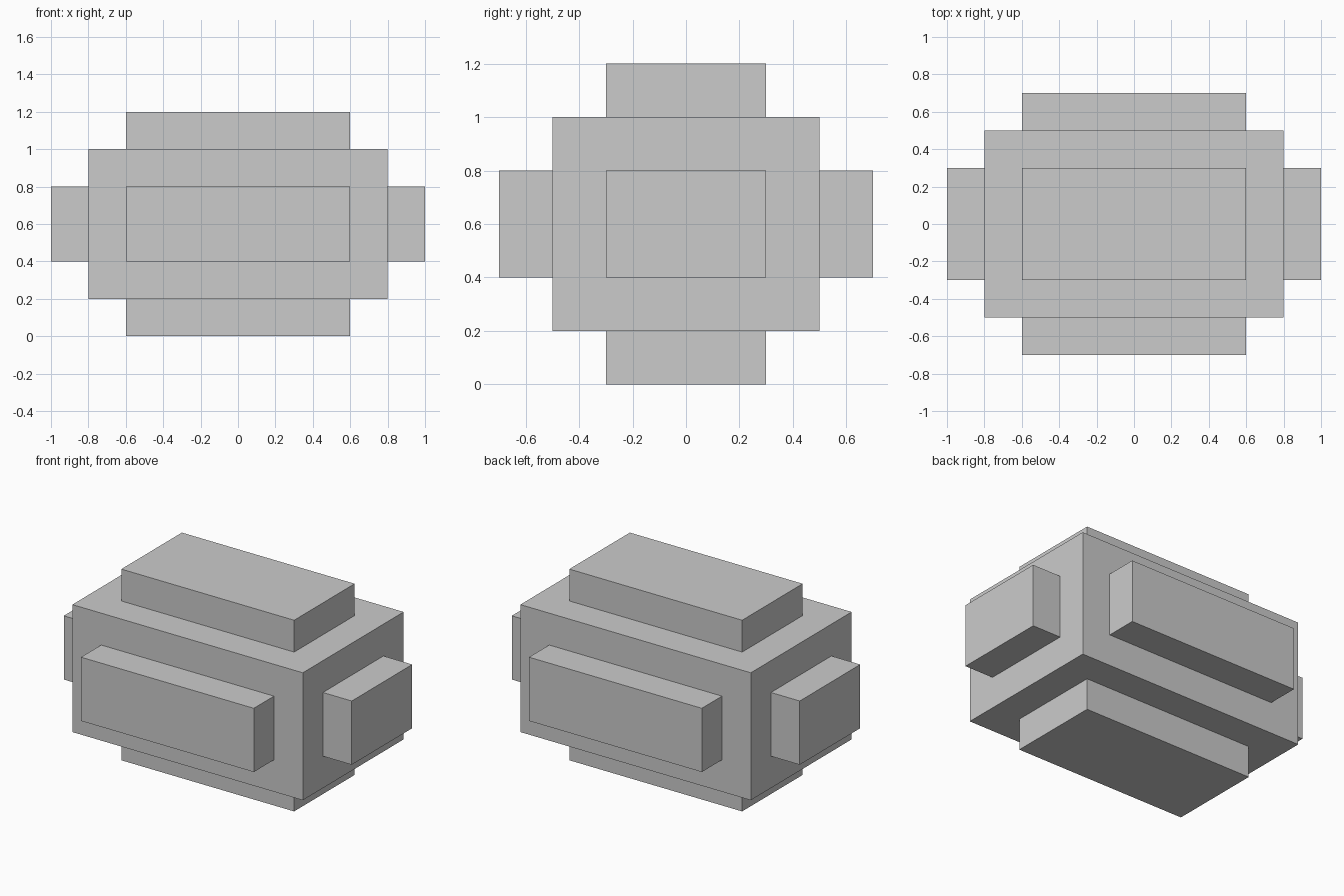
import bpy
import bmesh
from mathutils import Matrix

STEP = 0.2  # width of each ledge and height of each raised panel
CORE = (1.6, 1.0, 0.8)

default = bpy.data.objects.get("Cube")
if default:
    bpy.data.objects.remove(default, do_unlink=True)

# Plain grey material
color = (0.6, 0.6, 0.6, 1.0)
grey = bpy.data.materials.new("plain_grey")
grey.use_nodes = True
grey.diffuse_color = color
grey.node_tree.nodes["Principled BSDF"].inputs["Base Color"].default_value = color

# Core box
bm = bmesh.new()
bmesh.ops.create_cube(bm, size=1.0, matrix=Matrix.Diagonal((*CORE, 1.0)))
sides = bm.faces[:]

# Ledge around every side, then a panel raised straight out of it
bmesh.ops.inset_individual(bm, faces=sides, thickness=STEP, use_even_offset=True)
bmesh.ops.inset_individual(bm, faces=sides, thickness=0.0, depth=STEP, use_even_offset=True)

# Stand the block on the floor
bmesh.ops.translate(bm, verts=bm.verts, vec=(0, 0, CORE[2] / 2 + STEP))
bmesh.ops.recalc_face_normals(bm, faces=bm.faces)

mesh = bpy.data.meshes.new("stepped_block")
bm.to_mesh(mesh)
bm.free()
mesh.materials.append(grey)
block = bpy.data.objects.new("stepped_block", mesh)
bpy.context.collection.objects.link(block)
